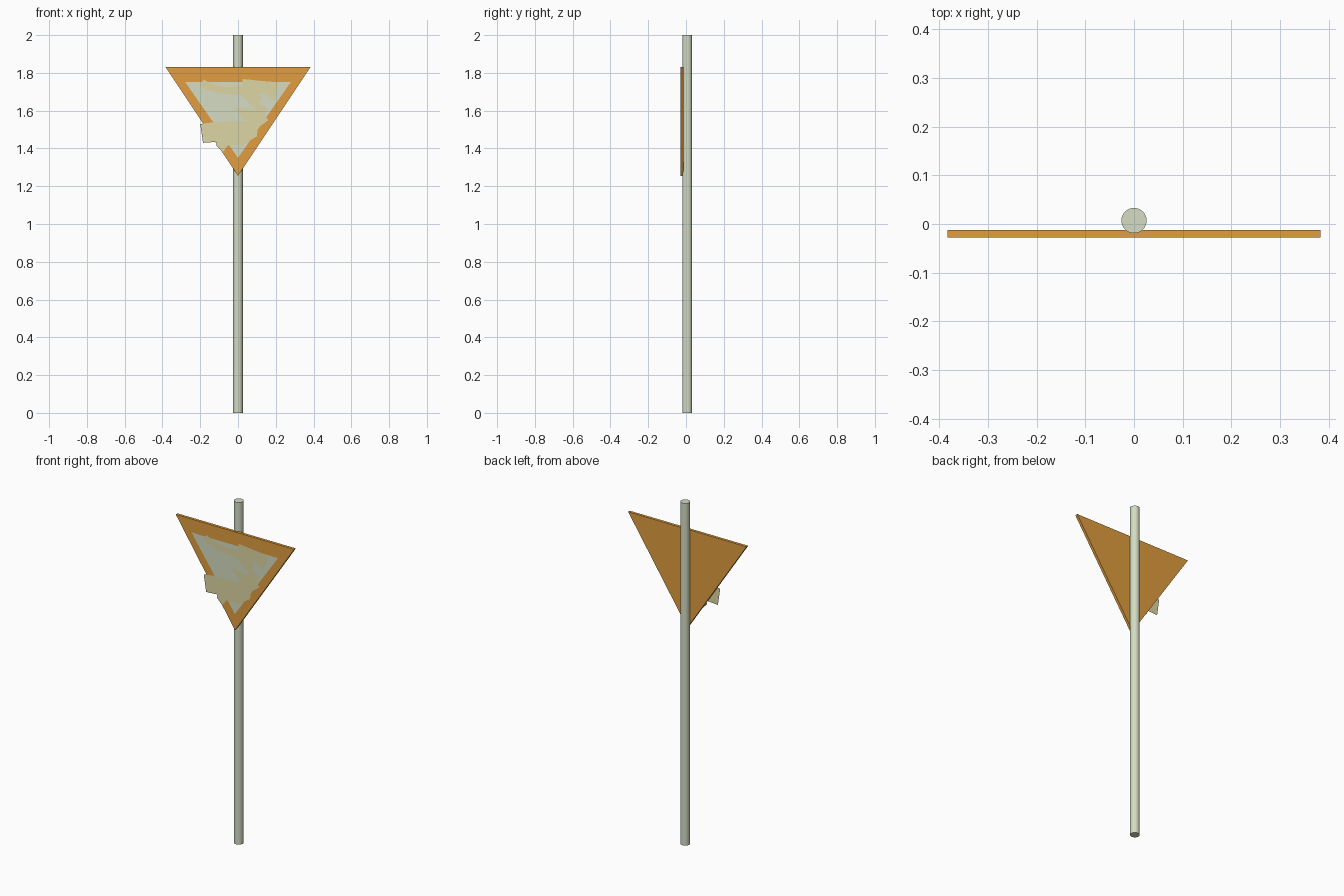
import bpy, bmesh, math

if "Cube" in bpy.data.objects:
    bpy.data.objects.remove(bpy.data.objects["Cube"])


def material(name, rgb):
    m = bpy.data.materials.new(name)
    m.diffuse_color = (*rgb, 1)
    m.use_nodes = True
    m.node_tree.nodes["Principled BSDF"].inputs["Base Color"].default_value = m.diffuse_color
    return m


def panel(name, outline, y, depth, mat):
    """Flat outline in x/z, facing the front at y, optionally thickened backwards."""
    bm = bmesh.new()
    face = bm.faces.new([bm.verts.new((x, y, z)) for x, z in outline])
    face.normal_update()
    if face.normal.y > 0:
        face.normal_flip()
    if depth:
        res = bmesh.ops.extrude_face_region(bm, geom=[face], use_keep_orig=True)
        moved = [v for v in res["geom"] if isinstance(v, bmesh.types.BMVert)]
        bmesh.ops.translate(bm, verts=moved, vec=(0, depth, 0))
        bmesh.ops.recalc_face_normals(bm, faces=bm.faces)
    mesh = bpy.data.meshes.new(name)
    bm.to_mesh(mesh)
    bm.free()
    mesh.materials.append(mat)
    ob = bpy.data.objects.new(name, mesh)
    bpy.context.collection.objects.link(ob)
    return ob


orange = material("orange", (0.75, 0.34, 0.05))
pale = material("pale_green", (0.66, 0.72, 0.54))
cream = material("cream", (0.72, 0.67, 0.37))

# Pole
bpy.ops.mesh.primitive_cylinder_add(vertices=32, radius=0.026, depth=2, location=(0, 0.007, 1))
pole = bpy.context.object
pole.name = "pole"
pole.data.materials.append(pale)
bpy.ops.object.shade_smooth_by_angle()

# Triangular sign plate and its inner field
panel("sign_plate", [(-0.383, 1.83), (0.383, 1.83), (0, 1.255)], -0.028, 0.016, orange)
panel("sign_field", [(-0.28, 1.752), (0.28, 1.752), (0, 1.35)], -0.0292, 0, pale)

# Torn paper remains, with a flap hanging over the left edge
panel("torn_paper", [
    (-0.20, 1.529), (-0.185, 1.43), (-0.11, 1.435), (-0.115, 1.415), (-0.08, 1.38),
    (-0.055, 1.415), (-0.01, 1.42), (0.03, 1.415), (0.06, 1.44), (0.10, 1.465),
    (0.105, 1.51), (0.135, 1.53), (0.16, 1.55), (0.14, 1.58), (0.16, 1.61),
    (0.11, 1.64), (0.13, 1.68), (0.0, 1.70), (0.10, 1.60), (-0.03, 1.62),
    (0.04, 1.545), (-0.12, 1.54)], -0.0304, 0, cream)
panel("torn_strip", [
    (-0.21, 1.73), (-0.18, 1.765), (-0.14, 1.74), (-0.05, 1.72), (0.02, 1.735),
    (0.025, 1.768), (0.12, 1.758), (0.215, 1.75), (0.19, 1.65), (0.14, 1.69),
    (0.0, 1.685), (-0.10, 1.69)], -0.0304, 0, cream)
